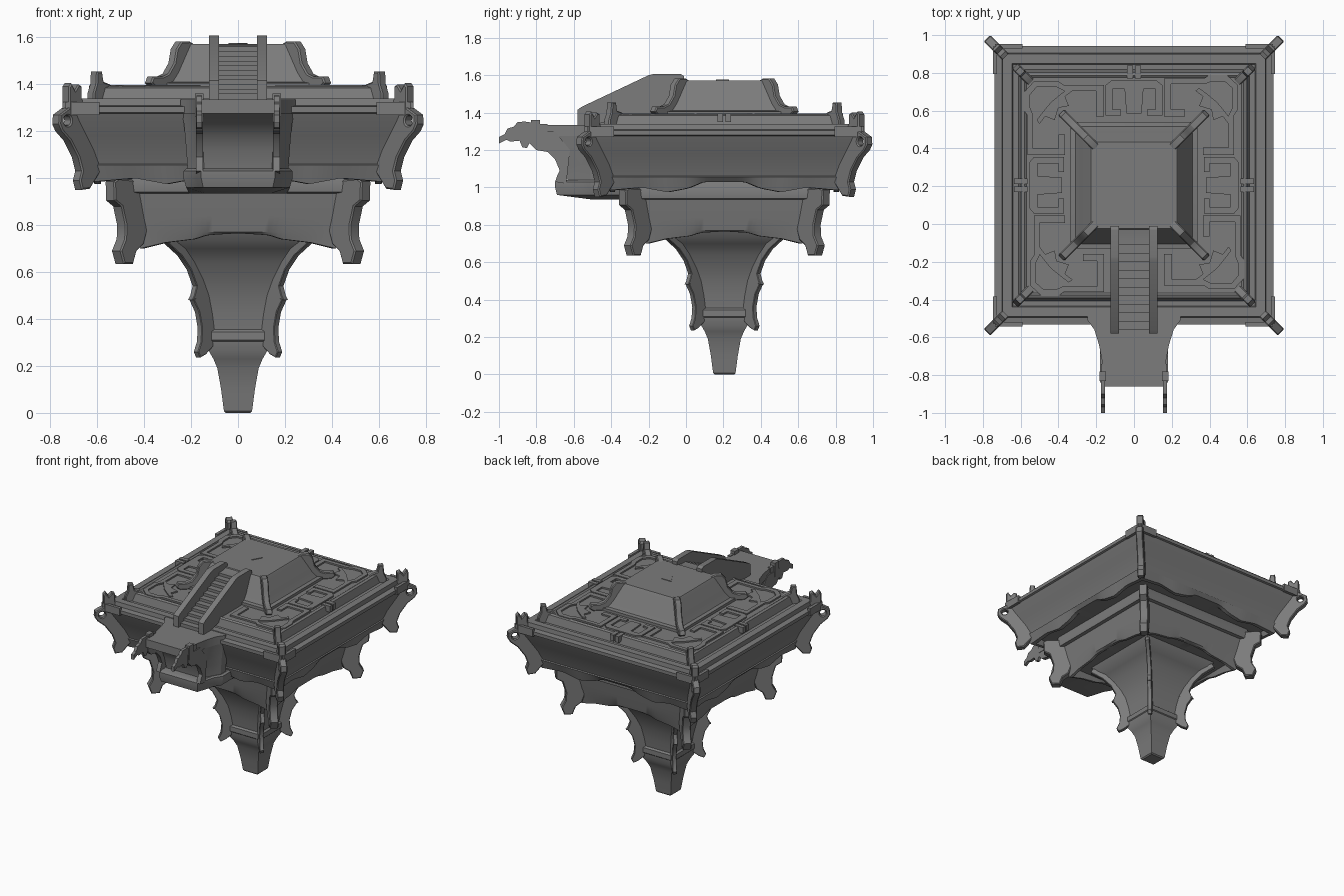
import bpy, bmesh, math
from mathutils import Matrix, Vector

CY = 0.205                      # centre of the square body
R2 = math.sqrt(2)
stone = bpy.data.materials.new("grey_stone")
stone.diffuse_color = (0.2, 0.2, 0.2, 1)


def finish(ob, smooth=True):
    ob.data.materials.clear()
    ob.data.materials.append(stone)
    if smooth:
        bpy.ops.object.select_all(action='DESELECT')
        ob.select_set(True)
        bpy.context.view_layer.objects.active = ob
        bpy.ops.object.shade_smooth_by_angle(angle=math.radians(30))
    return ob


def from_bmesh(name, bm, smooth=True):
    bmesh.ops.recalc_face_normals(bm, faces=bm.faces)
    me = bpy.data.meshes.new(name)
    bm.to_mesh(me)
    bm.free()
    ob = bpy.data.objects.new(name, me)
    bpy.context.collection.objects.link(ob)
    return finish(ob, smooth)


def interp(table, x):
    for (a, za), (b, zb) in zip(table, table[1:]):
        if x <= b:
            return za + (zb - za) * (x - a) / (b - a)
    return table[-1][1]


def square_loft(name, rings, n=1, edge=None, edge_ring=None):
    """Stack of square rings (half width, z); one ring may follow a scalloped edge."""
    bm = bmesh.new()
    loops = []
    for i, (w, z) in enumerate(rings):
        loop = []
        for k in range(4):
            for j in range(n):
                t = -1 + 2 * j / n
                zz = interp(edge, abs(t)) if edge and i in edge_ring else z
                loop.append(bm.verts.new(Matrix.Rotation(k * math.pi / 2, 3, 'Z')
                                         @ Vector((w, t * w, zz)) + Vector((0, CY, 0))))
        loops.append(loop)
    for a, b in zip(loops, loops[1:]):
        for j in range(len(a)):
            m = (j + 1) % len(a)
            bm.faces.new((a[j], a[m], b[m], b[j]))
    bm.faces.new(loops[0])
    bm.faces.new(loops[-1])
    return from_bmesh(name, bm)


def box(name, x0, x1, y0, y1, z0, z1):
    bm = bmesh.new()
    bmesh.ops.create_cube(bm, size=1)
    bmesh.ops.scale(bm, vec=(x1 - x0, y1 - y0, z1 - z0), verts=bm.verts)
    bmesh.ops.translate(bm, vec=((x0 + x1) / 2, (y0 + y1) / 2, (z0 + z1) / 2), verts=bm.verts)
    return from_bmesh(name, bm, False)


def plate(name, pts, thick, matrix, hole=None, bevel=0.0):
    """Flat outline, optionally with a round hole, given a thickness."""
    cu = bpy.data.curves.new(name, 'CURVE')
    cu.dimensions, cu.fill_mode = '2D', 'BOTH'
    cu.extrude = thick / 2 - bevel
    cu.bevel_depth, cu.bevel_resolution, cu.offset = bevel, 0, -bevel
    outlines = [pts]
    if hole:
        outlines.append([(hole[0] + hole[2] * math.cos(a * math.pi / 6),
                          hole[1] + hole[2] * math.sin(a * math.pi / 6)) for a in range(12)])
    for line in outlines:
        s = cu.splines.new('POLY')
        s.points.add(len(line) - 1)
        for p, (x, y) in zip(s.points, line):
            p.co = (x, y, 0, 1)
        s.use_cyclic_u = True
    ob = bpy.data.objects.new(name, cu)
    bpy.context.collection.objects.link(ob)
    ob.matrix_world = matrix
    bpy.ops.object.select_all(action='DESELECT')
    ob.select_set(True)
    bpy.context.view_layer.objects.active = ob
    bpy.ops.object.convert(target='MESH')
    return finish(bpy.context.object)


UP = Matrix.Rotation(math.pi / 2, 4, 'X')


def corner_plates(name, pts, thick, hole=None, bevel=0.006):
    """Same upright bracket on all four diagonals; points are (x offset, z)."""
    for k in range(4):
        m = (Matrix.Translation((0, CY, 0))
             @ Matrix.Rotation(math.pi / 4 + k * math.pi / 2, 4, 'Z') @ UP)
        h = (hole[0] * R2, hole[1], hole[2]) if hole else None
        plate(name, [(x * R2, z) for x, z in pts], thick, m, h, bevel)


def side_plate(name, pts, x, thick):
    """Upright plate drawn in (y, z), set at a given x."""
    return plate(name, pts, thick, Matrix.Translation((x, 0, 0))
                 @ Matrix.Rotation(math.pi / 2, 4, 'Z') @ UP)


# Upper tier: scalloped concave wall, rim, moat and raised deck
square_loft("upper_tier", [(0.45, 1.03), (0.575, 1.03), (0.585, 1.0), (0.612, 1.0), (0.635, 1.055),
            (0.628, 1.06), (0.65, 1.12), (0.68, 1.18), (0.71, 1.24), (0.725, 1.275), (0.738, 1.28),
            (0.738, 1.305), (0.70, 1.31), (0.695, 1.34), (0.645, 1.34), (0.64, 1.33), (0.612, 1.33),
            (0.597, 1.385), (0.58, 1.392), (0.57, 1.385)], 40,
            [(0, 1.03), (0.18, 1.03), (0.32, 0.995), (0.5, 0.975), (0.72, 1.0), (1, 0.985)], (2, 3))

# Middle tier with lip and arched lower edge
square_loft("middle_tier", [(0.3, 0.77), (0.39, 0.77), (0.4, 0.72), (0.418, 0.72), (0.43, 0.77),
            (0.445, 0.84), (0.462, 0.935), (0.485, 0.94), (0.49, 0.98), (0.47, 1.035)], 40,
            [(0, 0.765), (0.32, 0.757), (0.45, 0.74), (0.75, 0.725), (1, 0.70)], (2, 3))

# Funnel and foot
square_loft("funnel", [(0.125, 0.30), (0.135, 0.31), (0.135, 0.345), (0.122, 0.355), (0.13, 0.42),
            (0.145, 0.50), (0.17, 0.57), (0.205, 0.64), (0.245, 0.70), (0.29, 0.735), (0.31, 0.775)])
square_loft("foot", [(0.052, 0.0), (0.06, 0.008), (0.072, 0.10), (0.088, 0.19), (0.105, 0.23),
                     (0.125, 0.265), (0.13, 0.31)])

# Central pyramid on the deck
square_loft("pyramid", [(0.335, 1.38), (0.335, 1.405), (0.31, 1.41), (0.285, 1.45), (0.235, 1.565),
                        (0.228, 1.572)])
plate("top_mark", [(-0.04, 0.025), (0.04, 0.025), (0, -0.045)], 0.006,
      Matrix.Translation((0, CY, 1.573)))

# Corner brackets and ribs
corner_plates("upper_bracket", [(0.60, 1.03), (0.645, 0.955), (0.68, 0.95), (0.69, 0.99), (0.68, 1.03),
              (0.695, 1.09), (0.73, 1.16), (0.765, 1.20), (0.778, 1.23), (0.775, 1.27), (0.735, 1.30),
              (0.735, 1.39), (0.725, 1.405), (0.71, 1.375), (0.695, 1.40), (0.68, 1.39), (0.68, 1.34),
              (0.66, 1.30)], 0.05, (0.742, 1.245, 0.022))
corner_plates("middle_bracket", [(0.40, 0.80), (0.42, 0.72), (0.45, 0.69), (0.465, 0.635), (0.505, 0.635),
              (0.52, 0.69), (0.50, 0.74), (0.498, 0.80), (0.515, 0.88), (0.545, 0.905), (0.547, 0.985),
              (0.53, 0.998), (0.42, 0.99)], 0.06)
corner_plates("funnel_rib", [(0.11, 0.50), (0.16, 0.49), (0.205, 0.48), (0.195, 0.50), (0.185, 0.54),
              (0.21, 0.61), (0.25, 0.67), (0.31, 0.725), (0.30, 0.755), (0.24, 0.73)], 0.03, bevel=0.003)
corner_plates("lower_rib", [(0.10, 0.30), (0.145, 0.25), (0.17, 0.235), (0.18, 0.26), (0.167, 0.30),
              (0.163, 0.36), (0.175, 0.43), (0.20, 0.485), (0.16, 0.50), (0.11, 0.50)], 0.03, bevel=0.003)
corner_plates("pyramid_rib", [(0.19, 1.565), (0.22, 1.583), (0.255, 1.582), (0.275, 1.55), (0.285, 1.49),
              (0.31, 1.445), (0.335, 1.432), (0.375, 1.432), (0.385, 1.405), (0.365, 1.385),
              (0.25, 1.385)], 0.045)
corner_plates("deck_post", [(0.54, 1.38), (0.56, 1.40), (0.585, 1.41), (0.592, 1.455), (0.615, 1.455),
              (0.618, 1.40), (0.63, 1.36), (0.63, 1.32), (0.56, 1.32)], 0.045)
for s in (-1, 1):
    for t in (-1, 1):
        a, b = sorted((s * 0.59, s * 0.735))
        c, d = sorted((t * 0.725, t * 0.747))
        box("corner_rail", a, b, CY + c, CY + d, 1.27, 1.325)
        box("corner_rail", c, d, CY + a, CY + b, 1.27, 1.325)

# Raised deck ornament: corner panels, their scrolls, and middle glyphs
panel = [(0.16, 0.365), (0.16, 0.565), (0.37, 0.565), (0.40, 0.585), (0.49, 0.585), (0.55, 0.53),
         (0.55, 0.40), (0.53, 0.37), (0.53, 0.16), (0.365, 0.16), (0.365, 0.20), (0.50, 0.20),
         (0.50, 0.37), (0.52, 0.41), (0.52, 0.515), (0.48, 0.55), (0.41, 0.55), (0.375, 0.535),
         (0.195, 0.535), (0.195, 0.40), (0.27, 0.40), (0.27, 0.365)]
arrow = [(0.345, 0.42), (0.365, 0.47), (0.325, 0.50), (0.345, 0.515), (0.385, 0.485), (0.44, 0.44),
         (0.485, 0.385), (0.515, 0.345), (0.50, 0.325), (0.47, 0.365), (0.42, 0.345), (0.41, 0.40)]
glyph = [(-0.15, 0.37), (-0.15, 0.53), (-0.12, 0.555), (0.12, 0.555), (0.15, 0.53), (0.15, 0.37),
         (0.07, 0.37), (0.07, 0.40), (0.115, 0.40), (0.115, 0.51), (0.05, 0.51), (0.04, 0.38),
         (-0.04, 0.38), (-0.05, 0.51), (-0.115, 0.51), (-0.115, 0.40), (-0.07, 0.40), (-0.07, 0.37)]
for k in range(4):
    m = Matrix.Translation((0, CY, 1.388)) @ Matrix.Rotation(k * math.pi / 2, 4, 'Z')
    plate("corner_panel", panel, 0.016, m)
    plate("corner_scroll", arrow, 0.014, m)
    if k != 2:                  # the stairs take the front side
        plate("middle_glyph", glyph, 0.016, m)
        for x in (-0.021, 0.021):
            plate("rim_clasp", [(x - 0.015, 0.565), (x - 0.015, 0.635), (x + 0.015, 0.635),
                                (x + 0.015, 0.565)], 0.045, m @ Matrix.Translation((0, 0, -0.015)))

# Stairs up to the pyramid top
steps = [(0.0, 1.36), (-0.56, 1.33)]
for i in range(11):
    y, z = -0.56 + i * 0.045, 1.36 + i * 0.02
    steps += [(y, z), (y + 0.045, z)]
steps += [(0.0, 1.572)]
side_plate("steps", steps, 0, 0.17)
for s in (-1, 1):
    side_plate("stair_wall", [(-0.58, 1.33), (-0.58, 1.415), (-0.56, 1.43), (-0.20, 1.60), (-0.17, 1.607),
               (-0.03, 1.607), (-0.01, 1.595), (-0.01, 1.56), (-0.05, 1.38), (-0.40, 1.36),
               (-0.50, 1.33)], s * 0.102, 0.043)


# Balcony: flared plan, stacked from rows of (z, front y, width factor)
def flared_block(name, rows, back):
    bm = bmesh.new()
    loops = []
    for z, front, f in rows:
        half = [(0.165, front)] + [(w, y) for w, y in ((0.17, -0.72), (0.185, -0.64), (0.21, -0.56),
                                                       (0.245, -0.51)) if y > front + 0.02]
        half = [(0.165, front)] * (5 - len(half)) + half + [(0.245, back)]
        pts = [(f * w, y) for w, y in half] + [(-f * w, y) for w, y in reversed(half)]
        loops.append([bm.verts.new((x, y, z)) for x, y in pts])
    for a, b in zip(loops, loops[1:]):
        for j in range(len(a)):
            m = (j + 1) % len(a)
            bm.faces.new((a[j], a[m], b[m], b[j]))
    bm.faces.new(loops[0])
    bm.faces.new(loops[-1])
    bmesh.ops.remove_doubles(bm, verts=bm.verts, dist=1e-4)
    return from_bmesh(name, bm)


flared_block("balcony_floor", [(1.275, -0.86, 1), (1.335, -0.86, 1)], -0.45)
flared_block("balcony_body", [(1.0, -0.63, 0.88), (1.05, -0.635, 0.88), (1.12, -0.65, 0.9),
             (1.18, -0.675, 0.92), (1.23, -0.72, 0.94), (1.275, -0.79, 0.97)], -0.45)
flared_block("balcony_base", [(0.935, -0.50, 0.85), (0.96, -0.69, 0.9), (1.0, -0.70, 0.95),
                              (1.03, -0.70, 0.95), (1.04, -0.68, 0.9)], -0.30)
for s in (-1, 1):
    # curved support under the floor and a carved beast-like finial in front
    side_plate("balcony_support", [(-0.64, 1.02), (-0.70, 1.03), (-0.69, 1.06), (-0.675, 1.09),
               (-0.70, 1.15), (-0.74, 1.19), (-0.80, 1.20), (-0.84, 1.24), (-0.84, 1.30), (-0.70, 1.30),
               (-0.62, 1.20)], s * 0.165, 0.03)
    side_plate("balcony_finial", [(-1.0, 1.235), (-1.0, 1.27), (-0.97, 1.285), (-0.955, 1.315),
               (-0.92, 1.325), (-0.90, 1.35), (-0.86, 1.352), (-0.78, 1.34), (-0.74, 1.34), (-0.74, 1.22),
               (-0.80, 1.23), (-0.83, 1.25), (-0.85, 1.21), (-0.875, 1.215), (-0.89, 1.25),
               (-0.94, 1.245), (-0.96, 1.255)], s * 0.165, 0.022)
    box("floor_block", s * 0.165 - 0.018, s * 0.165 + 0.018, -0.83, -0.78, 1.26, 1.36)
